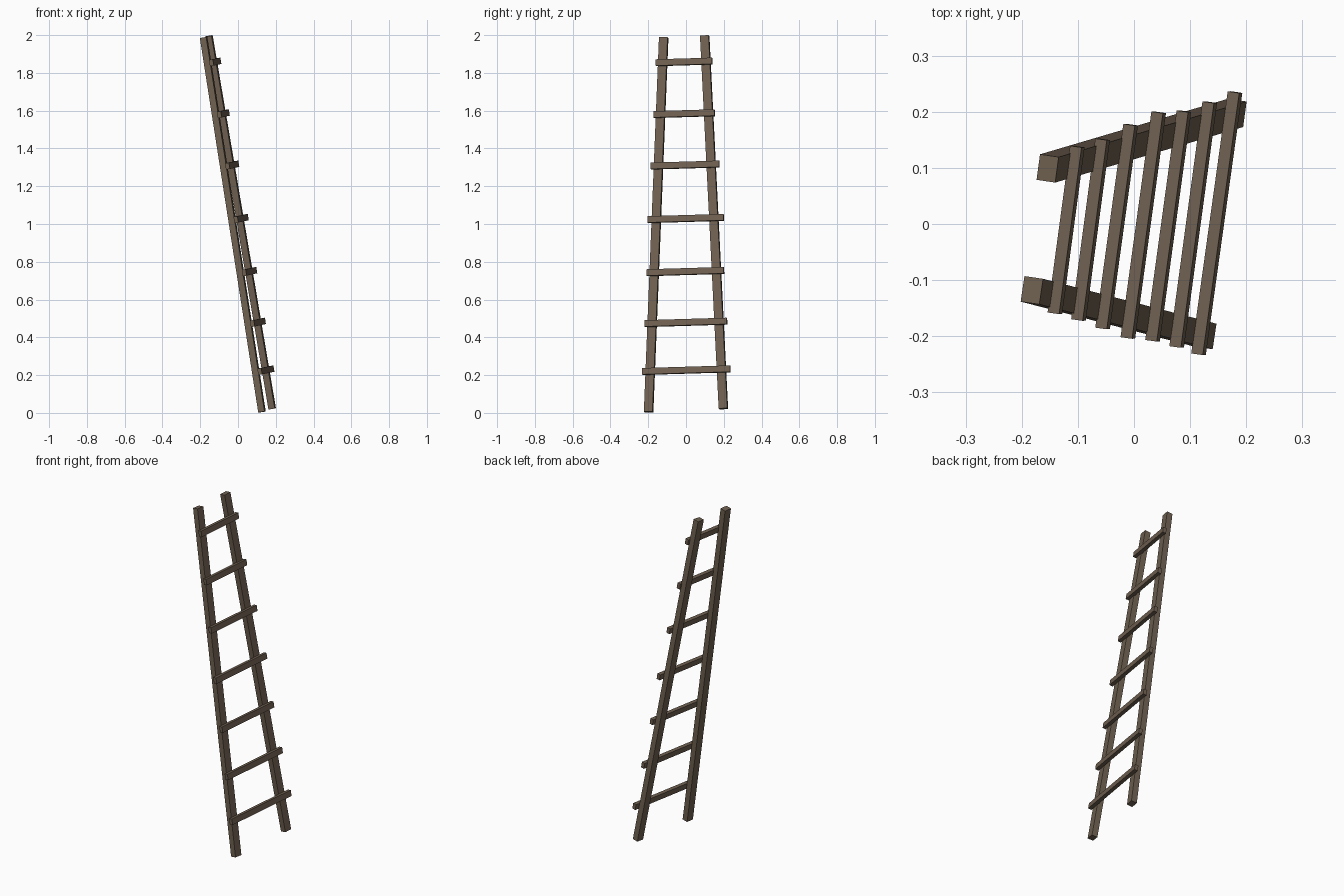
import bpy
from mathutils import Vector, Matrix

if "Cube" in bpy.data.objects:
    bpy.data.objects.remove(bpy.data.objects["Cube"])

wood = bpy.data.materials.new("weathered brown wood")
wood.diffuse_color = (0.16, 0.118, 0.082, 1)
wood.use_nodes = True
wood.node_tree.nodes["Principled BSDF"].inputs["Base Color"].default_value = wood.diffuse_color


def beam(name, start, end, hint, width, depth):
    """Box from start to end; width is measured along hint, depth across it."""
    a, b = Vector(start), Vector(end)
    axis = (b - a).normalized()
    w = Vector(hint)
    w = (w - axis * w.dot(axis)).normalized()
    d = w.cross(axis)
    bpy.ops.mesh.primitive_cube_add(size=1)
    ob = bpy.context.object
    ob.name = name
    basis = Matrix((d * depth, w * width, axis * (b - a).length)).transposed().to_4x4()
    ob.data.transform(Matrix.Translation((a + b) / 2) @ basis)
    ob.data.materials.append(wood)


# Two side rails, converging towards the top and leaning towards -x
across = (0.14, 0.99, 0.035)
beam("left_rail", (0.127, -0.198, 0.005), (-0.182, -0.118, 1.987), across, 0.046, 0.034)
beam("right_rail", (0.181, 0.198, 0.022), (-0.154, 0.099, 1.996), across, 0.046, 0.034)

# Rungs fixed to the front of the rails: (z, left x, left y, right x, right y)
rungs = [
    (0.226, 0.115, -0.232, 0.180, 0.235),
    (0.479, 0.076, -0.219, 0.135, 0.217),
    (0.748, 0.033, -0.208, 0.089, 0.201),
    (1.029, -0.011, -0.203, 0.044, 0.199),
    (1.312, -0.056, -0.186, -0.006, 0.177),
    (1.584, -0.099, -0.171, -0.056, 0.151),
    (1.858, -0.141, -0.159, -0.101, 0.138),
]
up = (-0.162, 0, 0.987)
for i, (z, lx, ly, rx, ry) in enumerate(rungs):
    rise = 0.014 * (ry - ly) / 0.47
    beam(f"rung_{i + 1}", (lx, ly, z - rise / 2), (rx, ry, z + rise / 2), up, 0.034, 0.021)
